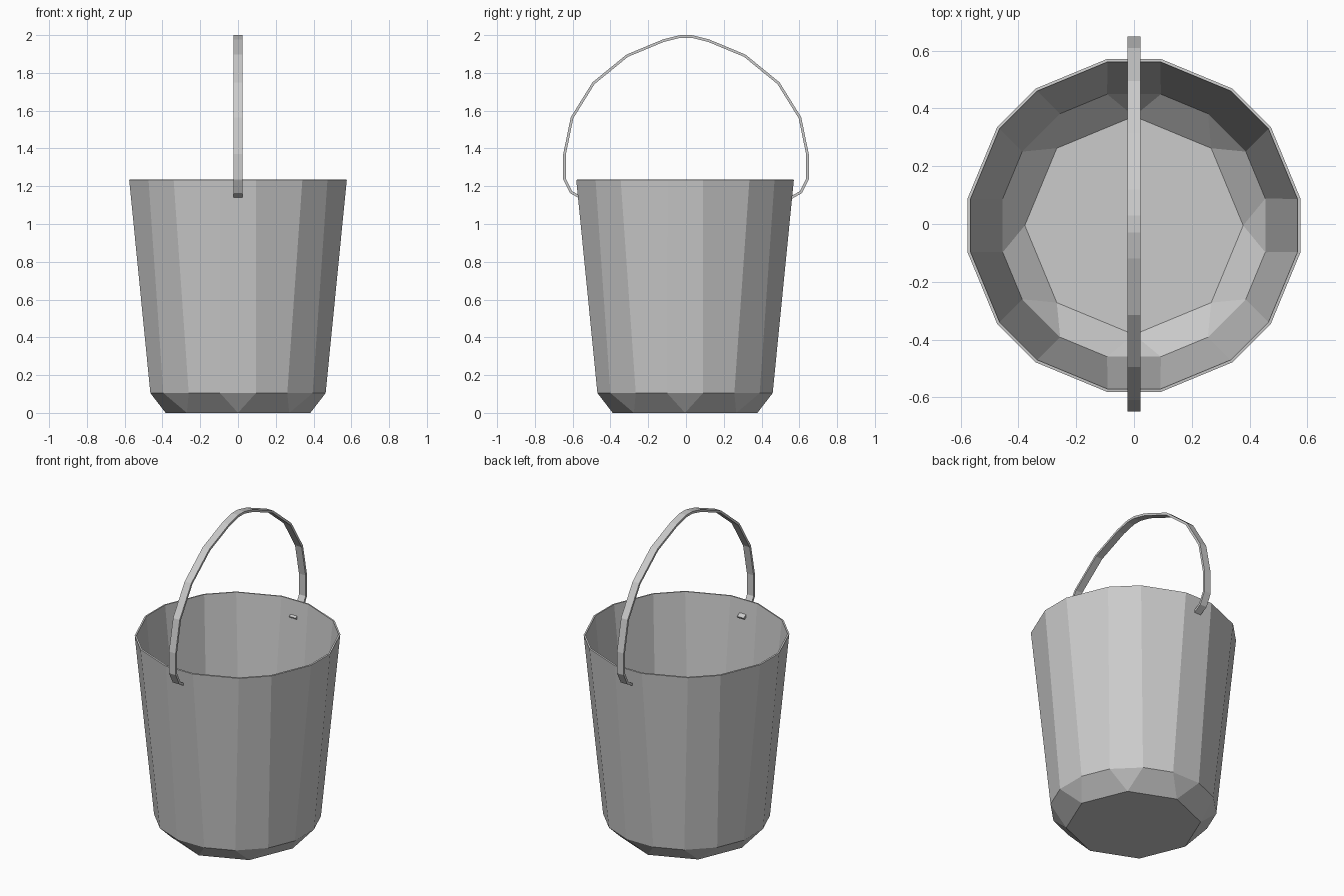
import bpy, bmesh, math

if "Cube" in bpy.data.objects:
    bpy.data.objects.remove(bpy.data.objects["Cube"])


def finish(name, bm, thickness):
    mesh = bpy.data.meshes.new(name)
    bm.to_mesh(mesh)
    bm.free()
    obj = bpy.data.objects.new(name, mesh)
    bpy.context.collection.objects.link(obj)
    mod = obj.modifiers.new("thickness", 'SOLIDIFY')
    mod.thickness = thickness
    mod.offset = -1
    mod.use_even_offset = True
    return obj


def paired_ring(bm, flat, half, z):
    """Octagon with cut corners: vertices in pairs around each 45 degrees."""
    r, a = math.hypot(flat, half), math.atan2(half, flat)
    angles = [k * math.pi / 4 + s * a for k in range(8) for s in (-1, 1)]
    return [bm.verts.new((r * math.cos(t), r * math.sin(t), z)) for t in angles]


# Bucket shell: octagonal floor, chamfer, tapered 16-sided wall
bm = bmesh.new()
floor = [bm.verts.new((0.383 * math.cos(k * math.pi / 4),
                       0.383 * math.sin(k * math.pi / 4), 0)) for k in range(8)]
low = paired_ring(bm, 0.464, 0.095, 0.105)
rim = paired_ring(bm, 0.576, 0.094, 1.234)
bm.faces.new(floor[::-1])
for k in range(8):
    bm.faces.new((floor[k], low[2 * k + 1], low[2 * k]))
    bm.faces.new((floor[k], floor[(k + 1) % 8], low[(2 * k + 2) % 16], low[2 * k + 1]))
for i in range(16):
    j = (i + 1) % 16
    bm.faces.new((low[i], low[j], rim[j], rim[i]))
bucket = finish("bucket", bm, 0.01)
bucket.location.y = -0.005

# Handle: flat strip arching over the bucket, ends hooked through the wall
half_path = [(0.545, 1.125), (0.613, 1.163), (0.65, 1.235), (0.65, 1.37),
             (0.61, 1.565), (0.495, 1.75), (0.315, 1.897), (0.12, 1.978), (0.03, 2.0)]
path = half_path + [(-y, z) for y, z in reversed(half_path)]
bm = bmesh.new()
pairs = [[bm.verts.new((x, y, z)) for x in (0.023, -0.023)] for y, z in path]
for p, q in zip(pairs, pairs[1:]):
    bm.faces.new((p[0], p[1], q[1], q[0]))
finish("handle", bm, 0.014)
